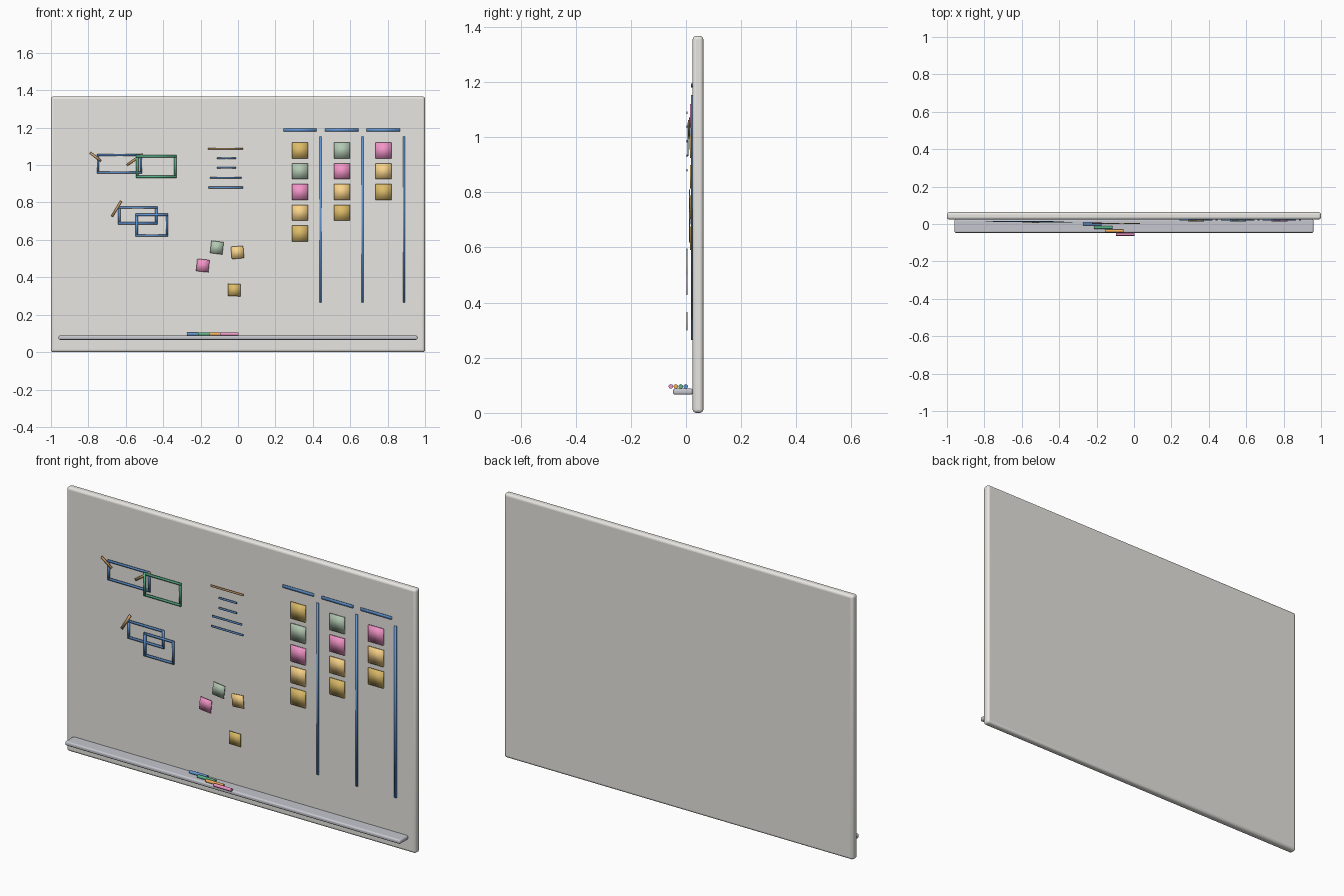
import bpy
from math import radians, atan2, hypot, pi

if "Cube" in bpy.data.objects:
    bpy.data.objects.remove(bpy.data.objects["Cube"])

mats = {}
COLORS = {
    "board": (0.80, 0.79, 0.75), "tray": (0.56, 0.57, 0.62),
    "gold": (0.72, 0.50, 0.14), "green_note": (0.45, 0.58, 0.45),
    "pink": (0.90, 0.30, 0.58), "orange": (0.95, 0.65, 0.25),
    "blue": (0.12, 0.30, 0.65), "green": (0.10, 0.45, 0.25),
    "brown": (0.65, 0.36, 0.14), "pen_orange": (0.88, 0.42, 0.10),
}


def paint(ob, color):
    if color not in mats:
        m = bpy.data.materials.new(color)
        m.diffuse_color = (*COLORS[color], 1)
        m.use_nodes = True
        m.node_tree.nodes["Principled BSDF"].inputs["Base Color"].default_value = m.diffuse_color
        mats[color] = m
    ob.data.materials.append(mats[color])


def box(name, center, size, color, bevel=0.0, angle=0.0):
    bpy.ops.mesh.primitive_cube_add(size=1, location=center, rotation=(0, angle, 0))
    ob = bpy.context.object
    ob.name = name
    ob.scale = size
    bpy.ops.object.transform_apply(location=False, rotation=False, scale=True)
    if bevel:
        mod = ob.modifiers.new("round_edges", "BEVEL")
        mod.width, mod.segments = bevel, 4
        bpy.ops.object.shade_smooth_by_angle(angle=radians(40))
    else:
        bpy.ops.object.shade_smooth()
    paint(ob, color)
    return ob


def stroke(name, a, b, y, color, width=0.012):
    """Thin pen line from a to b, given as (x, z) points."""
    dx, dz = b[0] - a[0], b[1] - a[1]
    return box(name, ((a[0] + b[0]) / 2, y, (a[1] + b[1]) / 2),
               (hypot(dx, dz), 0.004, width), color, angle=-atan2(dz, dx))


def outline(name, x0, x1, z0, z1, y, color):
    h = 0.006
    stroke(name + "_top", (x0, z1 - h), (x1, z1 - h), y, color)
    stroke(name + "_bottom", (x0, z0 + h), (x1, z0 + h), y, color)
    stroke(name + "_left", (x0 + h, z0), (x0 + h, z1), y, color)
    stroke(name + "_right", (x1 - h, z0), (x1 - h, z1), y, color)


# Board and pen tray
box("board", (0, 0.0435, 0.6835), (2, 0.039, 1.367), "board", bevel=0.013)
box("pen_tray", (0, -0.011, 0.077), (1.92, 0.072, 0.022), "tray", bevel=0.008)

# Marker pens, stepped forward along the tray
for i, color in enumerate(("blue", "green", "pen_orange", "pink")):
    bpy.ops.mesh.primitive_cylinder_add(
        vertices=24, radius=0.008, depth=0.1, rotation=(0, pi / 2, 0),
        location=(-0.224 + 0.059 * i, -0.001 - 0.018 * i, 0.096))
    pen = bpy.context.object
    pen.name = f"marker_{color}"
    bpy.ops.object.shade_smooth_by_angle(angle=radians(40))
    paint(pen, color)

# Task columns: header, divider and notes
columns = [
    (0.332, "gold green_note pink orange gold"),
    (0.556, "green_note pink orange gold"),
    (0.778, "pink orange gold"),
]
for c, (x, notes) in enumerate(columns):
    stroke(f"header_{c}", (x - 0.09, 1.187), (x + 0.088, 1.187), 0.021, "blue", 0.015)
    stroke(f"divider_{c}", (x + 0.109, 0.264), (x + 0.109, 1.152), 0.021, "blue")
    for r, color in enumerate(notes.split()):
        box(f"note_{c}_{r}", (x, 0.017, 1.078 - 0.111 * r), (0.085, 0.006, 0.085), color)

# Loose notes
loose = [(-0.113, 0.559, "green_note", 7), (-0.188, 0.463, "pink", 6),
         (-0.003, 0.533, "orange", -5), (-0.020, 0.332, "gold", 1)]
for i, (x, z, color, deg) in enumerate(loose):
    box(f"loose_note_{i}", (x, 0.003, z), (0.066, 0.004, 0.066), color, angle=radians(deg))

# Written lines
lines = [(1.088, -0.16, 0.027, "brown"), (1.037, -0.113, -0.01, "blue"),
         (0.985, -0.113, -0.01, "blue"), (0.933, -0.15, 0.019, "blue"),
         (0.880, -0.157, 0.026, "blue")]
for i, (z, x0, x1, color) in enumerate(lines):
    stroke(f"written_line_{i}", (x0, z), (x1, z), 0.004, color, 0.009)

# Diagram boxes and pointer strokes
outline("diagram_a", -0.755, -0.512, 0.955, 1.060, 0.014, "blue")
outline("diagram_b", -0.545, -0.330, 0.932, 1.053, 0.007, "green")
outline("diagram_c", -0.641, -0.431, 0.683, 0.779, 0.014, "blue")
outline("diagram_d", -0.547, -0.374, 0.618, 0.740, 0.012, "blue")
stroke("pointer_0", (-0.79, 1.066), (-0.733, 1.022), 0.012, "brown")
stroke("pointer_1", (-0.594, 1.000), (-0.510, 1.058), 0.010, "brown")
stroke("pointer_2", (-0.674, 0.725), (-0.625, 0.807), 0.012, "brown")
